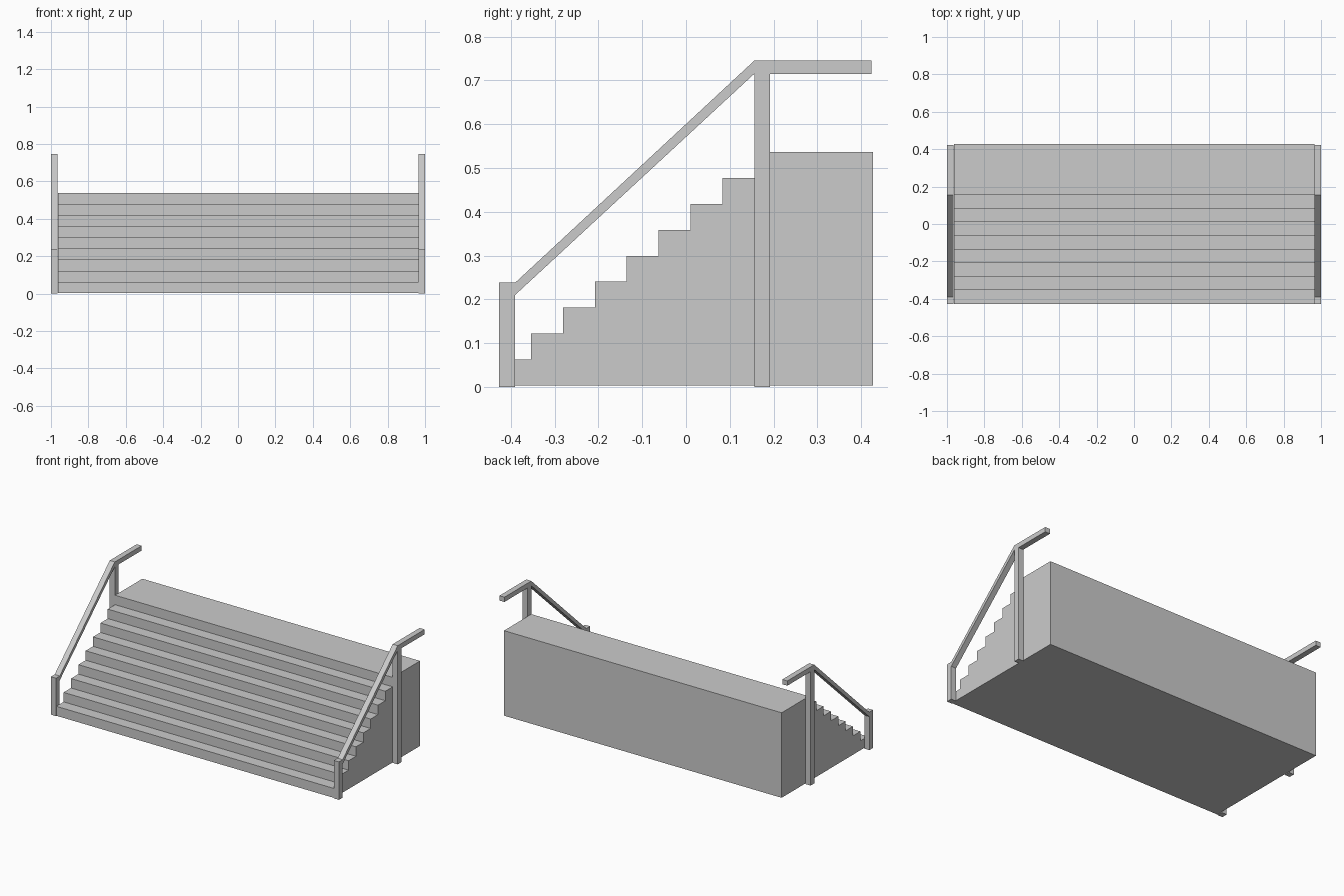
import bpy, bmesh

if "Cube" in bpy.data.objects:
    bpy.data.objects.remove(bpy.data.objects["Cube"])


def prism(name, profile, x0, x1):
    """Extrude a closed (y, z) profile along x."""
    bm = bmesh.new()
    face = bm.faces.new([bm.verts.new((x0, y, z)) for y, z in profile])
    res = bmesh.ops.extrude_face_region(bm, geom=[face])
    verts = [g for g in res["geom"] if isinstance(g, bmesh.types.BMVert)]
    bmesh.ops.translate(bm, verts=verts, vec=(x1 - x0, 0, 0))
    bmesh.ops.recalc_face_normals(bm, faces=bm.faces)
    mesh = bpy.data.meshes.new(name)
    bm.to_mesh(mesh)
    bm.free()
    obj = bpy.data.objects.new(name, mesh)
    bpy.context.collection.objects.link(obj)
    return obj


# Stair block: nine risers, the last tread being a deep landing
STEPS, TREAD, RISE = 9, 0.0729, 0.0593
FRONT, BACK, BASE = -0.427, 0.427, 0.003
profile = [(FRONT, BASE)]
for i in range(STEPS):
    z = BASE + (i + 1) * RISE
    profile.append((FRONT + i * TREAD, z))
    profile.append((FRONT + (i + 1) * TREAD if i < STEPS - 1 else BACK, z))
profile.append((BACK, BASE))
prism("stairs", profile, -0.963, 0.965)

# Handrails: short front post, sloping rail, tall post, level top rail
rail = [(-0.427, 0), (-0.39, 0), (-0.39, 0.21), (0.156, 0.715),
        (0.156, 0), (0.192, 0), (0.192, 0.715), (0.423, 0.715),
        (0.423, 0.745), (0.156, 0.745), (-0.39, 0.238), (-0.427, 0.238)]
for name, side in (("left_handrail", -1), ("right_handrail", 1)):
    prism(name, rail, side * 0.965, side * 1.0)
